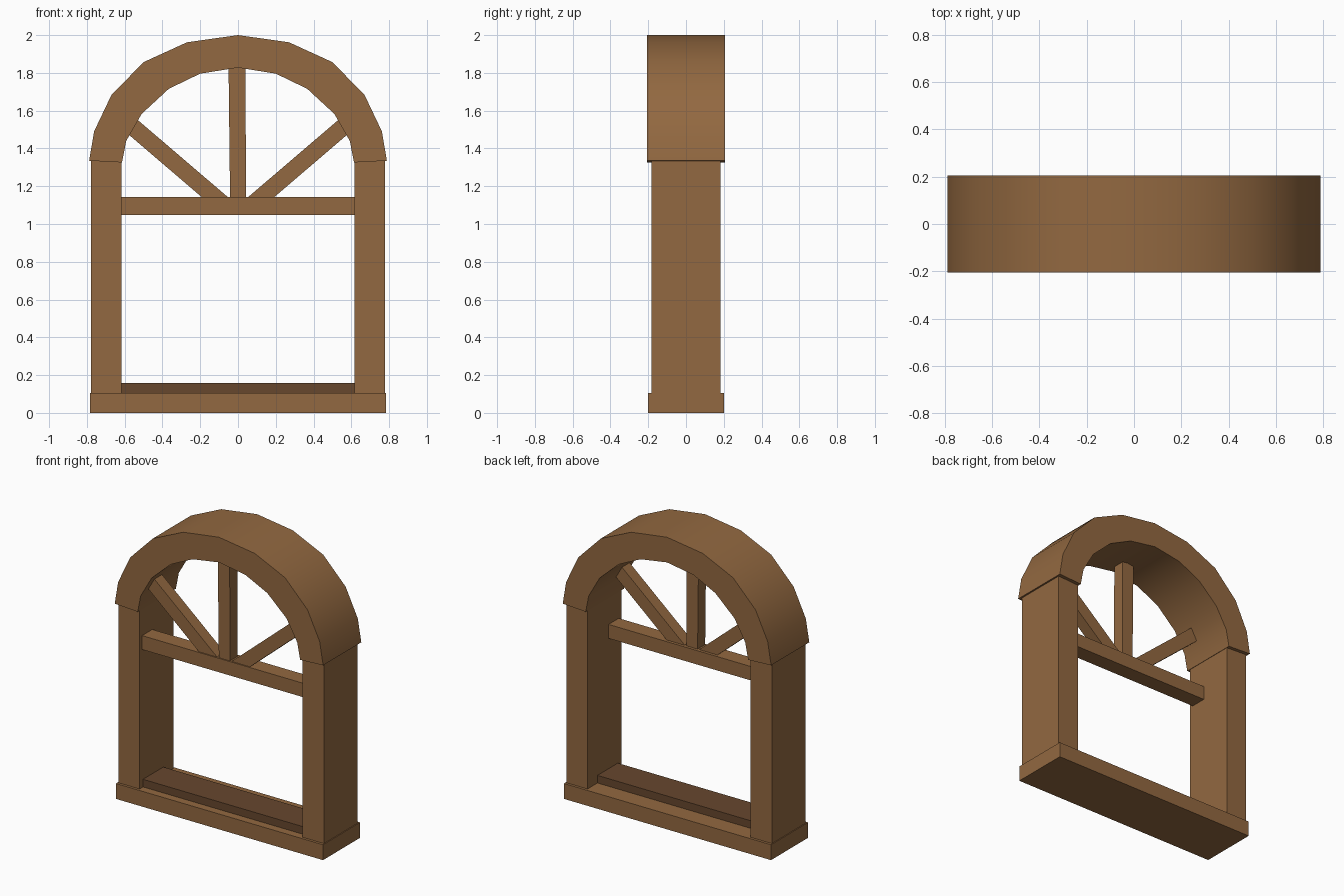
import bpy, bmesh, math
from mathutils import Matrix, Vector

if "Cube" in bpy.data.objects:
    bpy.data.objects.remove(bpy.data.objects["Cube"])


def make_mat(name, rgb):
    m = bpy.data.materials.new(name)
    m.diffuse_color = (*rgb, 1.0)
    m.use_nodes = True
    m.node_tree.nodes["Principled BSDF"].inputs["Base Color"].default_value = m.diffuse_color
    return m


WOOD = make_mat("brown wood", (0.29, 0.14, 0.052))
DARK = make_mat("dark brown wood", (0.135, 0.063, 0.027))


def finish(name, bm, mat):
    bmesh.ops.recalc_face_normals(bm, faces=bm.faces[:])
    me = bpy.data.meshes.new(name)
    bm.to_mesh(me)
    bm.free()
    me.materials.append(mat)
    ob = bpy.data.objects.new(name, me)
    bpy.context.collection.objects.link(ob)
    return ob


def box(name, x, y, z, mat=WOOD):
    bm = bmesh.new()
    size = Vector((x[1] - x[0], y[1] - y[0], z[1] - z[0]))
    mid = Vector((sum(x) / 2, sum(y) / 2, sum(z) / 2))
    bmesh.ops.create_cube(bm, size=1, matrix=Matrix.Translation(mid) @ Matrix.Diagonal((*size, 1)))
    return finish(name, bm, mat)


def prism(name, outline, y0, y1):
    """Extrude an x-z outline along y."""
    bm = bmesh.new()
    f = bm.faces.new([bm.verts.new((x, y0, z)) for x, z in outline])
    r = bmesh.ops.extrude_face_region(bm, geom=[f])
    vs = [v for v in r["geom"] if isinstance(v, bmesh.types.BMVert)]
    bmesh.ops.translate(bm, verts=vs, vec=(0, y1 - y0, 0))
    return finish(name, bm, WOOD)


def bar_outline(a, b, w):
    """Rectangle of width w running from a to b."""
    a, b = Vector(a), Vector(b)
    d = (b - a).normalized() * (w / 2)
    n = Vector((-d.y, d.x))
    return [a + n, b + n, b - n, a - n]


# Sill and inner step
box("sill", (-0.783, 0.783), (-0.2, 0.2), (0, 0.105))
box("inner_sill_step", (-0.625, 0.625), (-0.145, 0.075), (0.1, 0.157), DARK)

# Side posts
for side, s in (("left", -1), ("right", 1)):
    box(side + "_post", sorted((s * 0.617, s * 0.777)), (-0.182, 0.182), (0.1, 1.335))

# Arch: half profiles mirrored about x = 0
outer = [(0, 2.0), (0.27, 1.962), (0.50, 1.857), (0.67, 1.683), (0.762, 1.49), (0.788, 1.335)]
inner = [(0, 1.828), (0.20, 1.796), (0.366, 1.716), (0.51, 1.583), (0.592, 1.44), (0.614, 1.326)]


def full(half):
    return [(-x, z) for x, z in half[:0:-1]] + half


bm = bmesh.new()
Y = 0.206
rings = []
for (ox, oz), (ix, iz) in zip(full(outer), full(inner)):
    rings.append([bm.verts.new(p) for p in
                  ((ox, -Y, oz), (ox, Y, oz), (ix, Y, iz), (ix, -Y, iz))])
for a, b in zip(rings, rings[1:]):
    for i in range(4):
        j = (i + 1) % 4
        bm.faces.new((a[i], a[j], b[j], b[i]))
bm.faces.new(rings[0])
bm.faces.new(rings[-1])
arch = finish("arch", bm, WOOD)
bpy.context.view_layer.objects.active = arch
arch.select_set(True)
bpy.ops.object.shade_smooth_by_angle(angle=math.radians(30))

# Crossbar and fan spokes
box("crossbar", (-0.62, 0.62), (-0.155, -0.045), (1.048, 1.143))
prism("centre_spoke", [(-0.042, 1.135), (0.042, 1.135), (0.04, 1.835), (-0.05, 1.835)], -0.147, -0.065)
for side, s in (("left", -1), ("right", 1)):
    prism(side + "_spoke", bar_outline((s * 0.085, 1.11), (s * 0.57, 1.525), 0.09), -0.147, -0.065)
